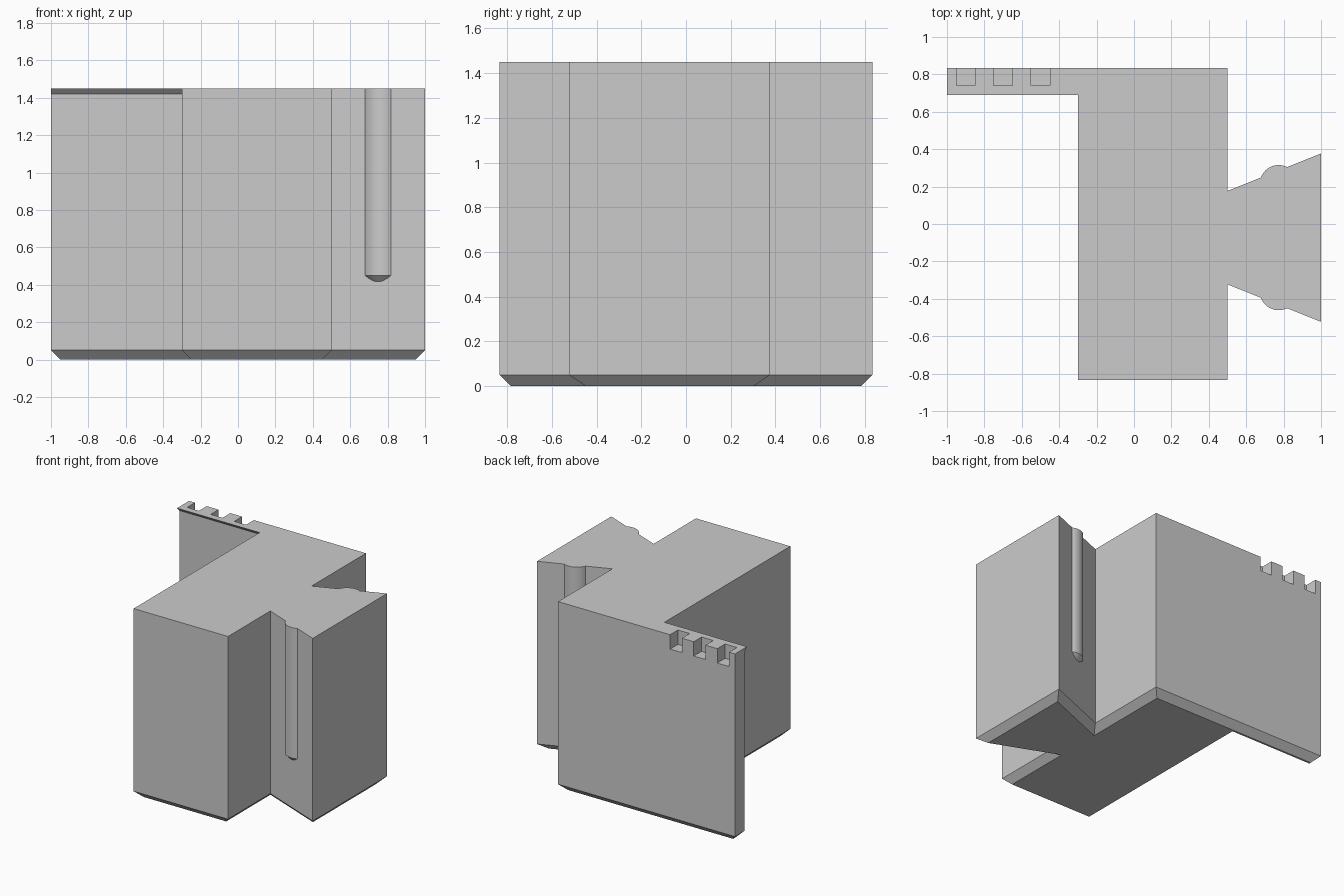
import bpy
import bmesh
from math import pi
from mathutils import Matrix, Vector

cube = bpy.data.objects.get("Cube")
if cube:
    bpy.data.objects.remove(cube, do_unlink=True)

HEIGHT = 1.45
CHAMFER = 0.05
WING_Y = -0.073      # centre line of the flared wing

grey = bpy.data.materials.new("light grey")
grey.use_nodes = True
colour = (0.6, 0.6, 0.6, 1)
grey.diffuse_color = colour
grey.node_tree.nodes["Principled BSDF"].inputs["Base Color"].default_value = colour


def make_object(name, bm):
    bmesh.ops.recalc_face_normals(bm, faces=bm.faces)
    mesh = bpy.data.meshes.new(name)
    bm.to_mesh(mesh)
    bm.free()
    mesh.materials.append(grey)
    obj = bpy.data.objects.new(name, mesh)
    bpy.context.collection.objects.link(obj)
    return obj


def loft(name, rings):
    """Solid skinned through matching rings of points."""
    bm = bmesh.new()
    loops = [[bm.verts.new(p) for p in ring] for ring in rings]
    n = len(loops[0])
    for low, high in zip(loops, loops[1:]):
        for i in range(n):
            j = (i + 1) % n
            bm.faces.new((low[i], low[j], high[j], high[i]))
    bm.faces.new(loops[0][::-1])
    bm.faces.new(loops[-1])
    return make_object(name, bm)


def inset(points, d):
    """Move every side of a counter-clockwise outline inward by d."""
    result = []
    for i, p in enumerate(points):
        a = (p - points[i - 1]).normalized()
        b = (points[(i + 1) % len(points)] - p).normalized()
        na, nb = Vector((-a.y, a.x)), Vector((-b.y, b.x))
        result.append(p + (na + nb) * d / (1 + na.dot(nb)))
    return result


def combine(target, tool, operation):
    mod = target.modifiers.new(tool.name, 'BOOLEAN')
    mod.operation = operation
    mod.solver = 'EXACT'
    mod.object = tool
    bpy.context.view_layer.objects.active = target
    bpy.ops.object.modifier_apply(modifier=mod.name)
    bpy.data.objects.remove(tool, do_unlink=True)


# Body: block, flared wing and thin back plate, chamfered around the base
outline = [Vector(p) for p in (
    (-0.3, -0.835), (0.5, -0.835), (0.5, WING_Y - 0.25), (1, WING_Y - 0.45),
    (1, WING_Y + 0.45), (0.5, WING_Y + 0.25), (0.5, 0.835), (-1, 0.835),
    (-1, 0.72), (-0.3, 0.72))]
body = loft("body", [
    [(p.x, p.y, 0) for p in inset(outline, CHAMFER)],
    [(p.x, p.y, CHAMFER) for p in outline],
    [(p.x, p.y, HEIGHT) for p in outline]])

# Sloped lip along the top front edge of the plate
lip = [(0.69, HEIGHT), (0.73, HEIGHT - 0.04), (0.73, HEIGHT)]
combine(body, loft("plate_lip", [[(x, y, z) for y, z in lip] for x in (-1, -0.28)]), 'UNION')

# Rounded ridges with conical lower ends, one on each side of the wing
RADIUS = 0.101
START = 0.45
for side in (-1, 1):
    bm = bmesh.new()
    centre = Vector((0.7735, WING_Y + side * 0.287, 0))
    for z0, z1, r0 in ((START, HEIGHT, RADIUS), (START - 0.06, START, RADIUS - 0.06)):
        bmesh.ops.create_cone(
            bm, cap_ends=True, segments=48, radius1=r0, radius2=RADIUS, depth=z1 - z0,
            matrix=Matrix.Translation(centre + Vector((0, 0, (z0 + z1) / 2))))
    # Weld the two sections and drop the discs between them
    bmesh.ops.remove_doubles(bm, verts=bm.verts, dist=0.0001)
    inner = [f for f in bm.faces if all(abs(v.co.z - START) < 0.001 for v in f.verts)]
    bmesh.ops.delete(bm, geom=inner, context='FACES_ONLY')
    combine(body, make_object("wing_ridge", bm), 'UNION')

# Three notches in the top back edge of the plate
for x in (-0.9, -0.7, -0.5):
    bm = bmesh.new()
    bmesh.ops.create_cube(bm, size=1, matrix=Matrix.Translation((x, 0.84, HEIGHT))
                          @ Matrix.Diagonal((0.1, 0.2, 0.22, 1)))
    combine(body, make_object("notch_cutter", bm), 'DIFFERENCE')

bpy.ops.object.select_all(action='DESELECT')
body.select_set(True)
bpy.context.view_layer.objects.active = body
bpy.ops.object.shade_smooth_by_angle(angle=pi / 6)
